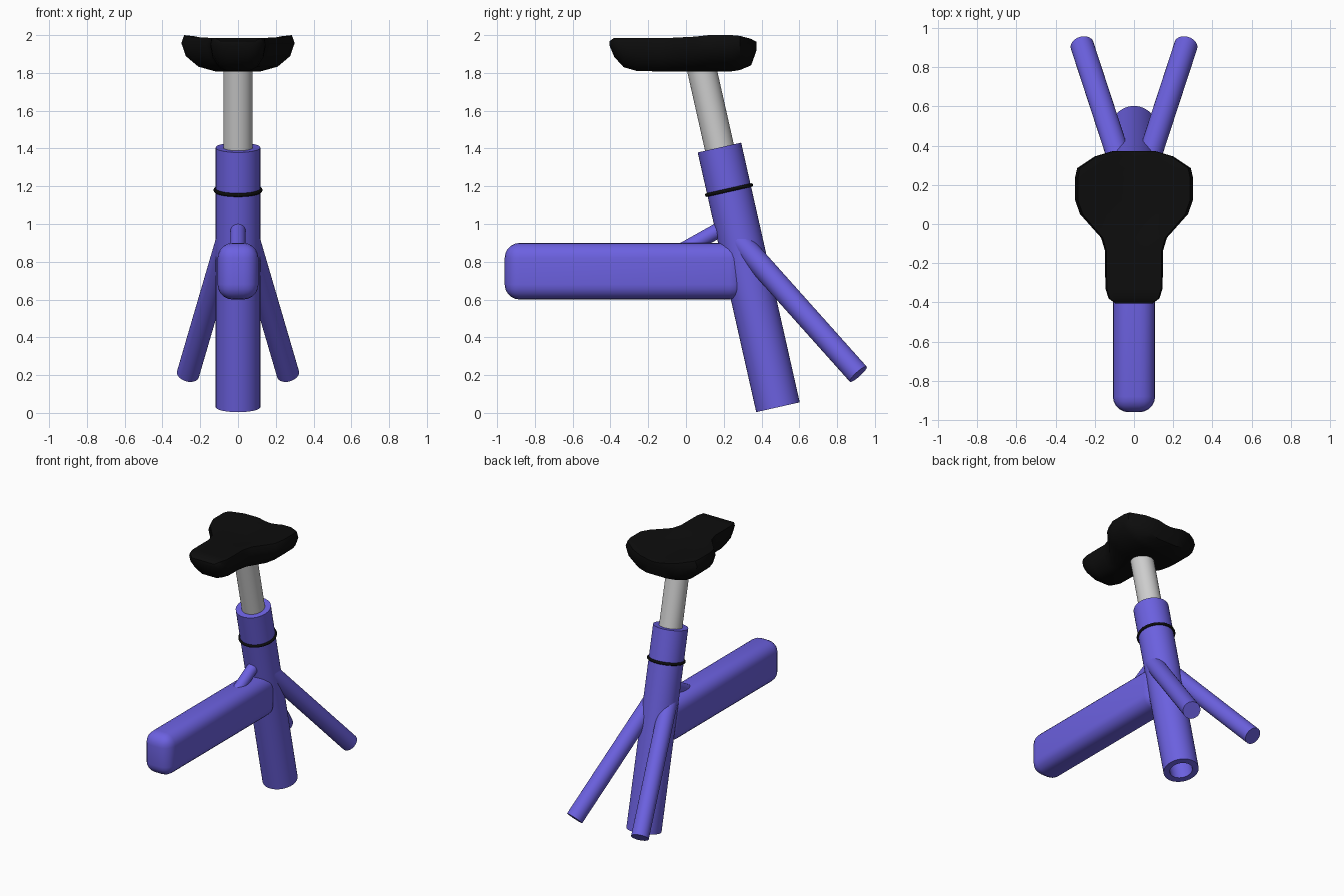
import bpy, bmesh, math
from mathutils import Vector

if "Cube" in bpy.data.objects:
    bpy.data.objects.remove(bpy.data.objects["Cube"])


def material(name, rgb):
    m = bpy.data.materials.new(name)
    m.diffuse_color = (*rgb, 1)
    m.use_nodes = True
    m.node_tree.nodes["Principled BSDF"].inputs["Base Color"].default_value = m.diffuse_color
    return m


BLUE = material("violet_blue_paint", (0.15, 0.12, 0.75))
SILVER = material("silver_metal", (0.62, 0.62, 0.62))
BLACK = material("black_rubber", (0.004, 0.004, 0.004))


def finish(name, bm, mat, angle=40):
    bmesh.ops.recalc_face_normals(bm, faces=bm.faces[:])
    me = bpy.data.meshes.new(name)
    bm.to_mesh(me)
    bm.free()
    me.materials.append(mat)
    ob = bpy.data.objects.new(name, me)
    bpy.context.collection.objects.link(ob)
    bpy.ops.object.select_all(action='DESELECT')
    ob.select_set(True)
    bpy.context.view_layer.objects.active = ob
    bpy.ops.object.shade_smooth_by_angle(angle=math.radians(angle))
    return ob


def pipe(name, a, b, r, mat, inner=0, sides=40):
    """Round bar from a to b; hollow when an inner radius is given."""
    a, b = Vector(a), Vector(b)
    rot = (b - a).to_track_quat('Z', 'Y')
    length = (b - a).length
    bm = bmesh.new()
    rings = []
    for rad, t in ((r, 0), (r, length), (inner, length), (inner, 0)):
        if rad:
            rings.append([bm.verts.new(a + rot @ Vector((
                rad * math.cos(math.tau * i / sides),
                rad * math.sin(math.tau * i / sides), t))) for i in range(sides)])
    n = len(rings)
    for k in range(n if inner else 1):
        p, q = rings[k], rings[(k + 1) % n]
        for i in range(sides):
            j = (i + 1) % sides
            bm.faces.new((p[i], p[j], q[j], q[i]))
    if not inner:
        for ring in rings:
            bm.faces.new(ring)
    return finish(name, bm, mat)


# Leaning seat tube and the post that slides into it
BASE, TOP = Vector((0, 0.487, 0.03)), Vector((0, 0.177, 1.405))
AXIS = (TOP - BASE).normalized()


def on_axis(z):
    return BASE + AXIS * ((z - BASE.z) / AXIS.z)


pipe("seat_tube", BASE, TOP, 0.118, BLUE, inner=0.076)
pipe("seat_post", on_axis(1.2), on_axis(1.88), 0.078, SILVER)

# Clamp band around the seat tube
bpy.ops.mesh.primitive_torus_add(
    major_radius=0.12, minor_radius=0.01, major_segments=48, minor_segments=10,
    location=on_axis(1.18), rotation=AXIS.to_track_quat('Z', 'Y').to_euler())
band = bpy.context.object
band.name = "clamp_band"
band.data.materials.append(BLACK)
bpy.ops.object.shade_smooth()

# Rounded rectangular top tube
bm = bmesh.new()
bmesh.ops.create_cube(bm, size=1)
for v in bm.verts:
    v.co = Vector((v.co.x * 0.216, v.co.y * 1.27 - 0.325, v.co.z * 0.3 + 0.75))
bmesh.ops.bevel(bm, geom=bm.edges[:], offset=0.08, segments=5, profile=0.5,
                affect='EDGES')
finish("top_tube", bm, BLUE)

# Small brace between the tubes
pipe("brace", (0, -0.06, 0.837), (0, 0.24, 1.005), 0.04, BLUE, sides=24)

# Pair of rear stays
for side, label in ((-1, "left"), (1, "right")):
    pipe("rear_stay_" + label, (side * 0.058, 0.28, 0.912),
         (side * 0.265, 0.912, 0.205), 0.06, BLUE, sides=32)

# Saddle lofted from nose to tail: y, half width, rim z, centre z, underside z
STATIONS = [
    (-0.405, 0.095, 1.968, 1.968, 1.945),
    (-0.380, 0.130, 1.986, 1.986, 1.885),
    (-0.330, 0.145, 1.986, 1.986, 1.830),
    (-0.260, 0.147, 1.986, 1.984, 1.810),
    (-0.140, 0.147, 1.986, 1.978, 1.808),
    (-0.070, 0.168, 1.986, 1.970, 1.808),
    (0.050, 0.275, 1.992, 1.958, 1.808),
    (0.120, 0.300, 2.000, 1.955, 1.808),
    (0.240, 0.300, 2.000, 1.955, 1.808),
    (0.285, 0.290, 1.996, 1.955, 1.815),
    (0.345, 0.200, 1.980, 1.955, 1.840),
    (0.372, 0.110, 1.965, 1.950, 1.915),
]
bm = bmesh.new()
loops = []
for y, w, rim, mid, low in STATIONS:
    h = rim - low
    half = [(0.45 * w, mid + 0.3 * (rim - mid)), (0.75 * w, rim - 0.15 * (rim - mid)),
            (0.95 * w, rim), (w, rim - 0.22 * h), (0.92 * w, low + 0.42 * h),
            (0.70 * w, low + 0.13 * h), (0.40 * w, low)]
    prof = [(0, mid)] + half + [(0, low)] + [(-x, z) for x, z in reversed(half)]
    loops.append([bm.verts.new((x, y, z)) for x, z in prof])
for p, q in zip(loops, loops[1:]):
    for i in range(len(p)):
        j = (i + 1) % len(p)
        bm.faces.new((p[i], p[j], q[j], q[i]))
bm.faces.new(loops[0])
bm.faces.new(loops[-1])
finish("saddle", bm, BLACK)
